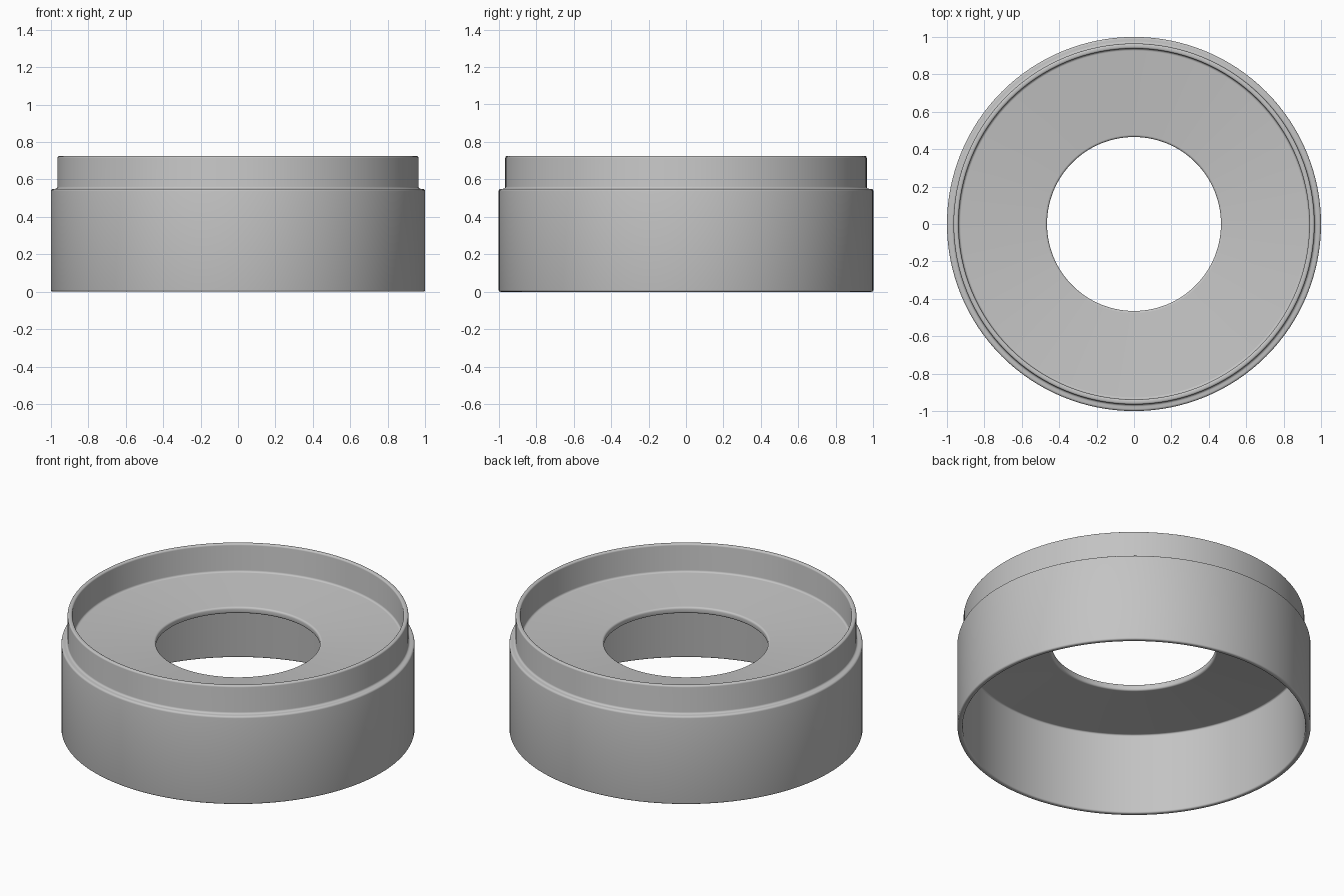
import bpy, bmesh, math
from mathutils import Vector

cube = bpy.data.objects.get("Cube")
if cube:
    bpy.data.objects.remove(cube, do_unlink=True)

SEGMENTS = 128
ARC_STEPS = 4

grey = bpy.data.materials.new("plain grey")
grey.use_nodes = True
COLOUR = (0.55, 0.55, 0.55, 1)
grey.diffuse_color = COLOUR
grey.node_tree.nodes["Principled BSDF"].inputs["Base Color"].default_value = COLOUR


def rounded(corners):
    """Round each right-angled corner (radius, height, fillet) of a closed profile."""
    points = []
    for i, (r, z, f) in enumerate(corners):
        p = Vector((r, 0, z))
        before = corners[i - 1]
        after = corners[(i + 1) % len(corners)]
        a = (Vector((before[0], 0, before[1])) - p).normalized() * f
        b = (Vector((after[0], 0, after[1])) - p).normalized() * f
        for k in range(ARC_STEPS + 1):
            t = math.pi / 2 * k / ARC_STEPS
            points.append(p + a * (1 - math.sin(t)) + b * (1 - math.cos(t)))
    return points


def revolve(name, corners, material):
    bm = bmesh.new()
    verts = [bm.verts.new(p) for p in rounded(corners)]
    edges = [bm.edges.new((verts[i - 1], v)) for i, v in enumerate(verts)]
    bmesh.ops.spin(bm, geom=verts + edges, cent=(0, 0, 0), axis=(0, 0, 1),
                   angle=math.tau, steps=SEGMENTS, use_merge=True)
    bmesh.ops.remove_doubles(bm, verts=bm.verts, dist=0.0001)
    bmesh.ops.recalc_face_normals(bm, faces=bm.faces)
    mesh = bpy.data.meshes.new(name)
    bm.to_mesh(mesh)
    bm.free()
    mesh.materials.append(material)
    obj = bpy.data.objects.new(name, mesh)
    bpy.context.collection.objects.link(obj)
    bpy.ops.object.select_all(action="DESELECT")
    obj.select_set(True)
    bpy.context.view_layer.objects.active = obj
    bpy.ops.object.shade_smooth_by_angle(angle=math.radians(35))
    return obj


# Stepped ring: outer skirt, raised lip, thin floor with a round hole
revolve("stepped_ring", [
    (0.97, 0.0, 0.01),     # skirt foot, inside
    (1.0, 0.0, 0.01),      # skirt foot, outside
    (1.0, 0.55, 0.012),    # shoulder
    (0.965, 0.55, 0.012),  # lip base
    (0.965, 0.725, 0.01),  # lip top, outside
    (0.938, 0.725, 0.01),  # lip top, inside
    (0.938, 0.55, 0.012),  # floor edge
    (0.465, 0.55, 0.012),  # hole, top
    (0.465, 0.51, 0.012),  # hole, bottom
    (0.97, 0.51, 0.01),    # floor underside edge
], grey)
